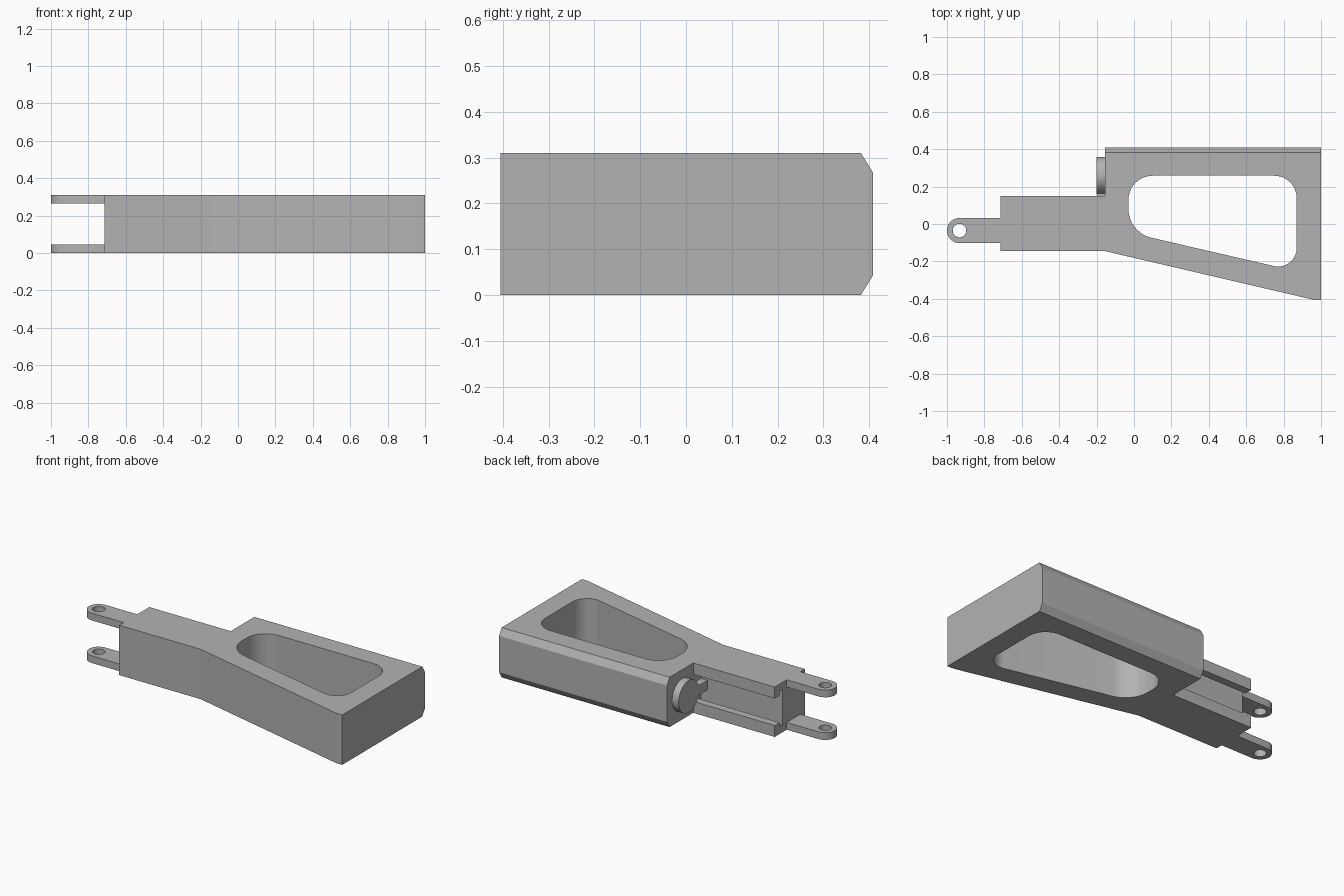
import bpy, bmesh, math
from mathutils import Vector

cube = bpy.data.objects.get("Cube")
if cube:
    bpy.data.objects.remove(cube, do_unlink=True)

HEIGHT = 0.31
MID = HEIGHT / 2

grey = bpy.data.materials.new("plain_grey")
grey.use_nodes = True
grey.diffuse_color = (0.45, 0.45, 0.45, 1)
grey.node_tree.nodes["Principled BSDF"].inputs["Base Color"].default_value = grey.diffuse_color


def prism(name, points, low, high, axis="Z"):
    """Extrude a 2D outline along Z (points are x, y) or X (points are y, z)."""
    place = {"Z": lambda a, b: (a, b, low), "X": lambda a, b: (low, a, b)}[axis]
    shift = Vector((0, 0, high - low) if axis == "Z" else (high - low, 0, 0))
    bm = bmesh.new()
    face = bm.faces.new([bm.verts.new(place(a, b)) for a, b in points])
    new = bmesh.ops.extrude_face_region(bm, geom=[face])["geom"]
    bmesh.ops.translate(bm, vec=shift, verts=[v for v in new if isinstance(v, bmesh.types.BMVert)])
    bmesh.ops.recalc_face_normals(bm, faces=bm.faces[:])
    mesh = bpy.data.meshes.new(name)
    bm.to_mesh(mesh)
    bm.free()
    mesh.materials.append(grey)
    obj = bpy.data.objects.new(name, mesh)
    bpy.context.collection.objects.link(obj)
    return obj


def arc(cx, cy, radius, start, sweep, steps):
    return [(cx + radius * math.cos(start + sweep * i / steps),
             cy + radius * math.sin(start + sweep * i / steps)) for i in range(steps + 1)]


def circle(cx, cy, radius):
    return arc(cx, cy, radius, 0, math.tau, 48)[:-1]


def rounded(corners):
    """Counter-clockwise outline from (x, y, fillet radius) corners."""
    out = []
    for i, (x, y, r) in enumerate(corners):
        p = Vector((x, y))
        a = (p - Vector(corners[i - 1][:2])).normalized()
        b = (Vector(corners[(i + 1) % len(corners)][:2]) - p).normalized()
        turn = math.acos(a.dot(b))
        centre = p - a * r * math.tan(turn / 2) + Vector((-a.y, a.x)) * r
        out += arc(centre.x, centre.y, r, math.atan2(-a.x, a.y), turn, 14)
    return out


def cut(obj, cutter):
    cutter.hide_render = True
    mod = obj.modifiers.new("cut", "BOOLEAN")
    mod.operation = "DIFFERENCE"
    mod.solver = "EXACT"
    mod.object = cutter
    bpy.context.view_layer.objects.active = obj
    bpy.ops.object.modifier_apply(modifier=mod.name)
    bpy.data.objects.remove(cutter, do_unlink=True)


# Main body, with its long back face drawn out into a chamfer
body = prism("stock_body", [(-0.715, -0.145), (-0.155, -0.145), (0.96, -0.405), (1, -0.405),
                            (1, 0.382), (-0.155, 0.382), (-0.155, 0.15), (-0.715, 0.15)], 0, HEIGHT)
bm = bmesh.new()
bm.from_mesh(body.data)
back = max(bm.faces, key=lambda f: f.calc_center_median().y if f.normal.y > 0.9 else -1)
back = bmesh.ops.extrude_discrete_faces(bm, faces=[back])["faces"][0]
for v in back.verts:
    v.co.y = 0.408
    v.co.z = MID + (v.co.z - MID) * 0.73
bm.to_mesh(body.data)
bm.free()

# Rounded window through the wide part
cut(body, prism("window_cutter", rounded([(-0.03, -0.045, 0.16), (0.87, -0.253, 0.1),
                                          (0.87, 0.258, 0.12), (-0.03, 0.258, 0.13)]), -0.1, 0.5))

# Undercut channel along the back of the narrow part
half = [(0.2, 0.084), (0.102, 0.084), (0.102, 0.112), (0.075, 0.112)]
channel = [(y, MID + h) for y, h in half] + [(y, MID - h) for y, h in reversed(half)]
cut(body, prism("channel_cutter", channel, -0.8, -0.155, "X"))

# Pair of pierced hinge tabs
tab_outline = [(-0.715, -0.102), (-0.715, 0.032)] + arc(-0.933, -0.035, 0.067, math.pi / 2, math.pi, 24)
parts = [body]
for name, low in (("lower_hinge_tab", 0), ("upper_hinge_tab", HEIGHT - 0.045)):
    tab = prism(name, tab_outline, low, low + 0.045)
    cut(tab, prism("pin_cutter", circle(-0.933, -0.035, 0.036), -0.1, 0.5))
    parts.append(tab)

# Round boss and its side key on the inner shoulder
parts.append(prism("round_boss", circle(0.258, MID, 0.1), -0.2, -0.155, "X"))
parts.append(prism("boss_key", [(0.075, MID - 0.03), (0.2, MID - 0.03),
                                (0.2, MID + 0.03), (0.075, MID + 0.03)], -0.199, -0.155, "X"))

# Smooth the curves, keep the corners sharp
bpy.ops.object.select_all(action="DESELECT")
for part in parts:
    part.select_set(True)
bpy.context.view_layer.objects.active = body
bpy.ops.object.shade_smooth_by_angle(angle=math.radians(10))
